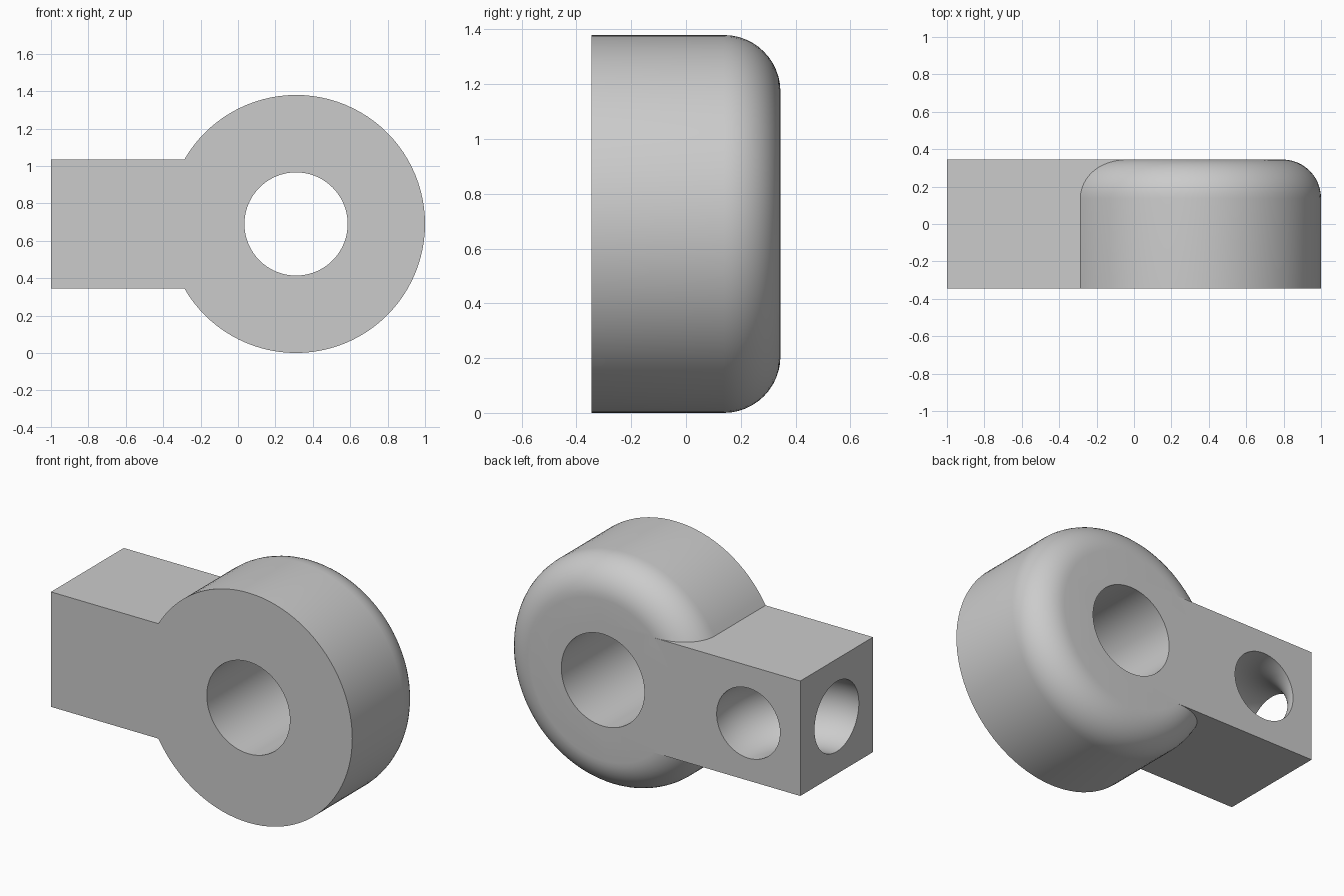
import bpy
import bmesh
from math import pi, sin, cos, radians
from mathutils import Vector

R = 2 / 2.9              # hub radius
H = R / 2                # half thickness of hub and arm
CENTRE = Vector((1 - R, 0, R))
FILLET = 0.3 * R
HUB_BORE = 0.4 * R
DUCT = 0.305 * R
SEGMENTS = 96

cube = bpy.data.objects.get("Cube")
if cube:
    bpy.data.objects.remove(cube, do_unlink=True)

grey = bpy.data.materials.new("plain grey")
grey.use_nodes = True
colour = (0.6, 0.6, 0.6, 1)
grey.diffuse_color = colour
grey.node_tree.nodes["Principled BSDF"].inputs["Base Color"].default_value = colour


def loft(name, rings):
    """Closed solid skinned through a list of equal-sized point rings."""
    bm = bmesh.new()
    loops = [[bm.verts.new(p) for p in ring] for ring in rings]
    for a, b in zip(loops, loops[1:]):
        for i in range(len(a)):
            j = (i + 1) % len(a)
            bm.faces.new((a[i], a[j], b[j], b[i]))
    bm.faces.new(loops[0])
    bm.faces.new(loops[-1])
    bmesh.ops.recalc_face_normals(bm, faces=bm.faces)
    mesh = bpy.data.meshes.new(name)
    bm.to_mesh(mesh)
    bm.free()
    mesh.materials.append(grey)
    obj = bpy.data.objects.new(name, mesh)
    bpy.context.collection.objects.link(obj)
    return obj


def circle(centre, u, v, radius, count=SEGMENTS):
    angles = [2 * pi * i / count for i in range(count)]
    return [centre + radius * (cos(a) * u + sin(a) * v) for a in angles]


X, Y, Z = Vector((1, 0, 0)), Vector((0, 1, 0)), Vector((0, 0, 1))

# Hub: disc with a rounded rear rim
steps = [radians(90 * i / 12) for i in range(13)]
profile = [(-H, R)] + [(H - FILLET + FILLET * sin(t), R - FILLET + FILLET * cos(t)) for t in steps]
body = loft("eye_fitting", [circle(CENTRE + Y * y, X, Z, r) for y, r in profile])

# Arm: square bar running into the hub
arm = loft("arm", [[Vector((x, sy * H, R + sz * H)) for sy, sz in ((-1, -1), (1, -1), (1, 1), (-1, 1))]
                   for x in (-1, CENTRE.x)])

# Hub bore
bore = loft("hub_bore_cutter", [circle(CENTRE + Y * y, X, Z, HUB_BORE) for y in (-1, 1)])

# Curved duct from the arm's end face to its rear face
pivot = Vector((-1, H, R))
bend = [circle(pivot + H * (X * sin(t) - Y * cos(t)), X * sin(t) - Y * cos(t), Z, DUCT, 64)
        for t in [radians(90 * i / 24) for i in range(25)]]
lead_in = [p - X * 0.1 for p in bend[0]]
lead_out = [p + Y * 0.1 for p in bend[-1]]
duct = loft("duct_cutter", [lead_in] + bend + [lead_out])

for tool, operation in ((arm, "UNION"), (bore, "DIFFERENCE"), (duct, "DIFFERENCE")):
    mod = body.modifiers.new(tool.name, "BOOLEAN")
    mod.operation = operation
    mod.solver = "EXACT"
    mod.object = tool

# Apply the booleans and drop the helpers
bpy.context.view_layer.update()
graph = bpy.context.evaluated_depsgraph_get()
mesh = bpy.data.meshes.new_from_object(body.evaluated_get(graph))
body.modifiers.clear()
body.data = mesh
for tool in (arm, bore, duct):
    bpy.data.objects.remove(tool, do_unlink=True)

# Smooth the curved surfaces, keep the hard edges
bpy.ops.object.select_all(action="DESELECT")
body.select_set(True)
bpy.context.view_layer.objects.active = body
bpy.ops.object.shade_smooth_by_angle(angle=radians(30))
